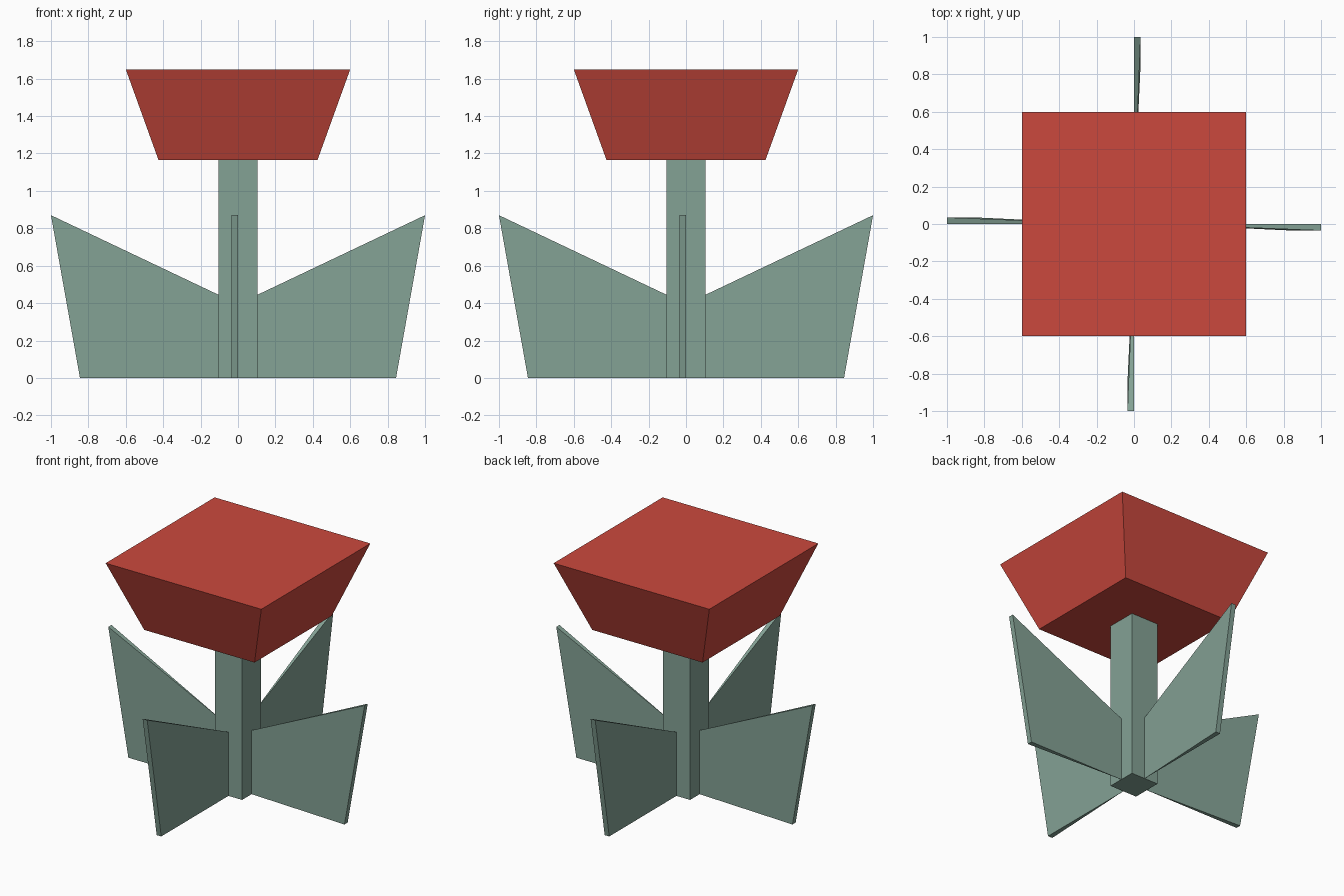
import bpy, bmesh
from math import pi, sqrt
from mathutils import Matrix

if "Cube" in bpy.data.objects:
    bpy.data.objects.remove(bpy.data.objects["Cube"])


def material(name, color):
    m = bpy.data.materials.new(name)
    m.diffuse_color = color
    m.use_nodes = True
    m.node_tree.nodes["Principled BSDF"].inputs["Base Color"].default_value = m.diffuse_color
    return m


def finish(bm, name, mat):
    bmesh.ops.recalc_face_normals(bm, faces=bm.faces)
    me = bpy.data.meshes.new(name)
    bm.to_mesh(me)
    bm.free()
    me.materials.append(mat)
    ob = bpy.data.objects.new(name, me)
    bpy.context.collection.objects.link(ob)
    return ob


def square_frustum(name, half_low, half_high, z0, z1, mat):
    bm = bmesh.new()
    turn = Matrix.Translation((0, 0, (z0 + z1) / 2)) @ Matrix.Rotation(pi / 4, 4, 'Z')
    bmesh.ops.create_cone(bm, cap_ends=True, segments=4, radius1=half_low * sqrt(2),
                          radius2=half_high * sqrt(2), depth=z1 - z0, matrix=turn)
    return finish(bm, name, mat)


green = material("leaf_green", (0.23, 0.36, 0.30, 1))
red = material("flower_red", (0.60, 0.066, 0.048, 1))

# Stem and flared flower head
square_frustum("stem", 0.105, 0.105, 0, 1.165, green)
square_frustum("flower_head", 0.425, 0.6, 1.165, 1.65, red)

# Wedge leaves: sharp at the stem, thicker at the outer edge
THICK = 0.035
for i in range(4):
    bm = bmesh.new()
    in_low, in_high, out_low, out_high, back_low, back_high = [
        bm.verts.new(p) for p in (
            (0.105, 0, 0), (0.105, 0, 0.445),
            (0.845, 0, 0), (1, 0, 0.87),
            (0.845, -THICK, 0), (1, -THICK, 0.87))]
    for face in ((in_low, out_low, out_high, in_high),
                 (in_low, in_high, back_high, back_low),
                 (out_low, back_low, back_high, out_high),
                 (in_low, back_low, out_low),
                 (in_high, out_high, back_high)):
        bm.faces.new(face)
    bm.transform(Matrix.Rotation(i * pi / 2, 4, 'Z'))
    finish(bm, f"leaf_{i + 1}", green)
